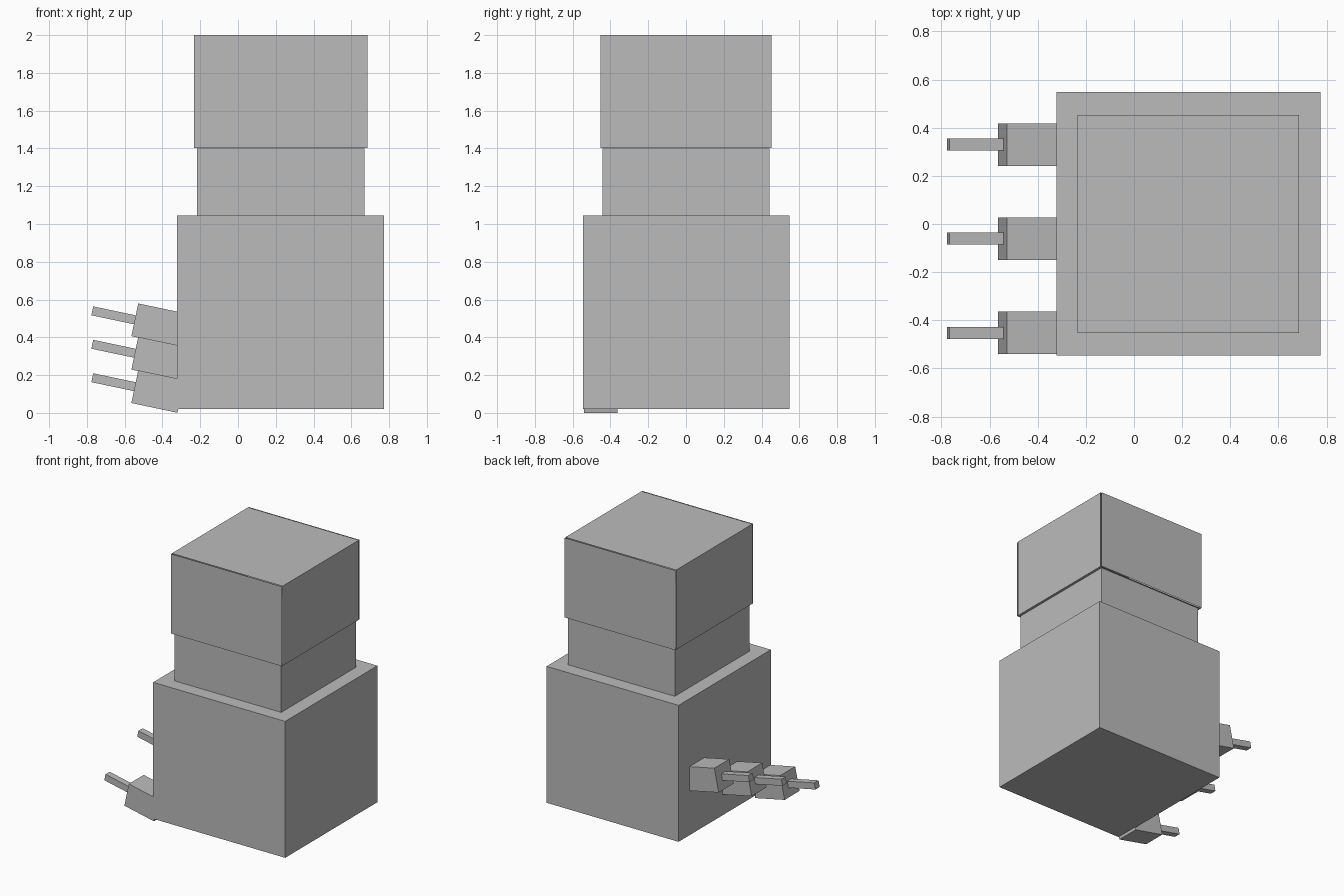
import bpy
import math
from mathutils import Matrix, Vector

if "Cube" in bpy.data.objects:
    bpy.data.objects.remove(bpy.data.objects["Cube"])

grey = bpy.data.materials.new("plain grey")
grey.diffuse_color = (0.5, 0.5, 0.5, 1)
grey.use_nodes = True
grey.node_tree.nodes["Principled BSDF"].inputs["Base Color"].default_value = grey.diffuse_color


def add_mesh(name, verts, faces):
    mesh = bpy.data.meshes.new(name)
    mesh.from_pydata(verts, [], faces)
    mesh.materials.append(grey)
    obj = bpy.data.objects.new(name, mesh)
    bpy.context.collection.objects.link(obj)
    return obj


BOX_FACES = [(0, 2, 3, 1), (4, 5, 7, 6), (0, 1, 5, 4),
             (2, 6, 7, 3), (0, 4, 6, 2), (1, 3, 7, 5)]


def box(name, centre, size, matrix=None, faces=BOX_FACES):
    """Box with vertices ordered x fastest, then y, then z."""
    verts = [Vector((x * size[0] / 2, y * size[1] / 2, z * size[2] / 2))
             for z in (-1, 1) for y in (-1, 1) for x in (-1, 1)]
    if matrix:
        verts = [matrix @ v for v in verts]
    return add_mesh(name, [v + Vector(centre) for v in verts], faces)


CX = 0.226

# Main tank and narrower neck
box("body", (CX, 0.001, 0.533), (1.096, 1.094, 1.024))
box("neck", (CX, 0, 1.222), (0.886, 0.886, 0.356))

# Hollow head: a sleeve open at front and back, closed by slightly spaced panels
sleeve = [f for i, f in enumerate(BOX_FACES) if i not in (2, 3)]
box("head_sleeve", (CX, 0, 1.701), (0.92, 0.904, 0.598), faces=sleeve)
for name, side in (("head_front_panel", -1), ("head_back_panel", 1)):
    y = side * 0.46
    add_mesh(name, [(CX - side * a * 0.46, y, z) for a, z in
                    ((-1, 1.402), (1, 1.402), (1, 2.0), (-1, 2.0))],
             [(3, 2, 1, 0)] if side < 0 else [(3, 2, 1, 0)][::-1])

# Three tilted spouts, each one stepping up toward the back
tilt = Matrix.Rotation(math.radians(11.9), 3, 'Y')
for i in range(3):
    centre = Vector((-0.424, -0.452 + 0.391 * i, 0.113 + 0.177 * i))
    box(f"spout_block_{i + 1}", centre, (0.25, 0.177, 0.177), tilt)
    rod_centre = centre + tilt @ Vector((-0.235, 0, 0))
    box(f"spout_rod_{i + 1}", rod_centre, (0.24, 0.05, 0.048), tilt)
